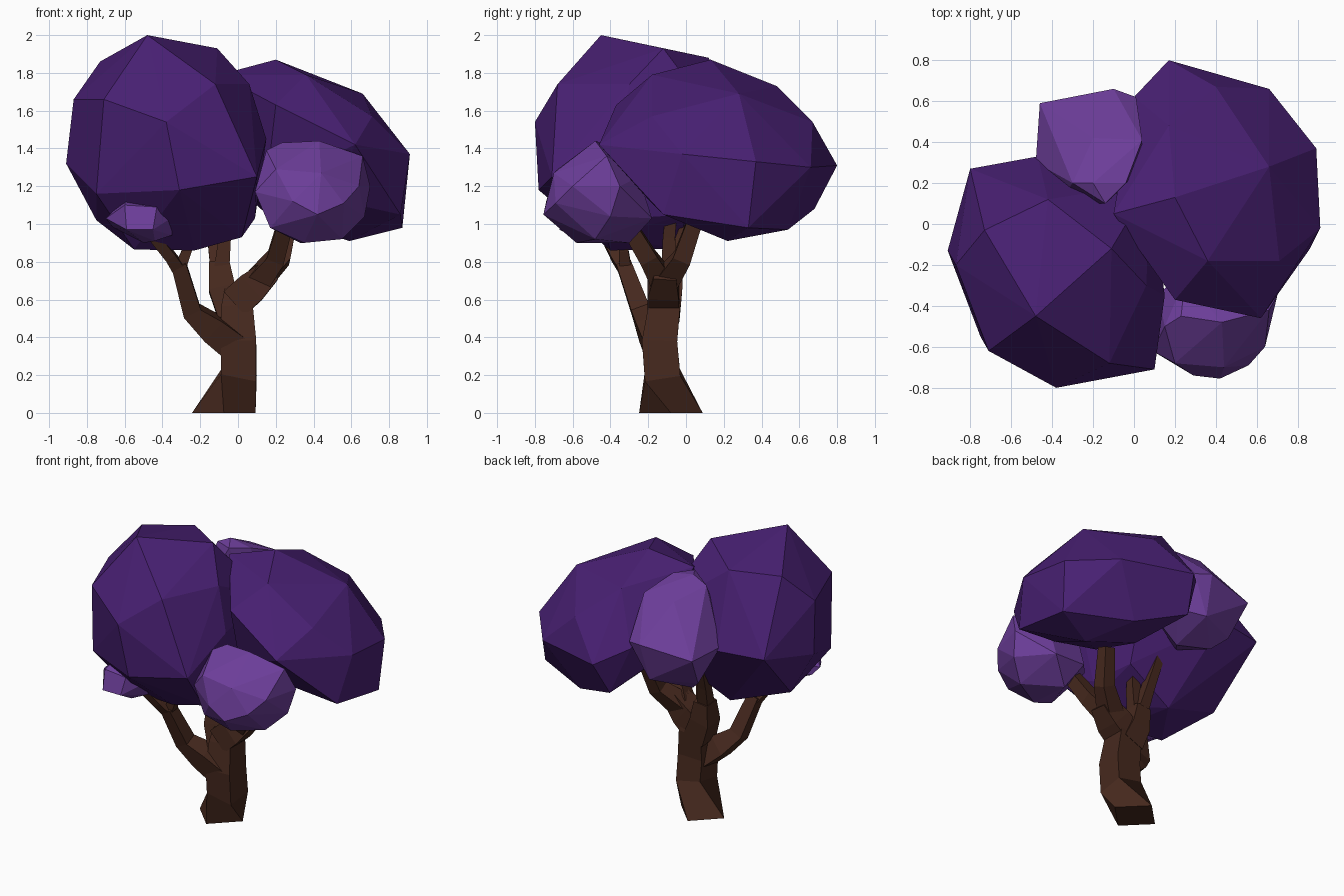
import bpy, bmesh, math
from mathutils import Vector


def material(name, rgb):
    m = bpy.data.materials.new(name)
    m.diffuse_color = (*rgb, 1)
    return m


DARK = material("dark_purple_leaves", (0.064, 0.014, 0.168))
LIGHT = material("light_purple_leaves", (0.152, 0.048, 0.325))
BARK = material("brown_bark", (0.062, 0.022, 0.013))


def finish(bm, name, mat):
    bmesh.ops.recalc_face_normals(bm, faces=bm.faces)
    me = bpy.data.meshes.new(name)
    bm.to_mesh(me)
    bm.free()
    me.materials.append(mat)
    ob = bpy.data.objects.new(name, me)
    bpy.context.collection.objects.link(ob)
    return ob


def clump(name, mat, points):
    """Faceted leaf clump: convex hull around a few corner points."""
    bm = bmesh.new()
    for p in points:
        bm.verts.new(p)
    bmesh.ops.convex_hull(bm, input=bm.verts)
    loose = [v for v in bm.verts if not v.link_faces]
    bmesh.ops.delete(bm, geom=loose, context='VERTS')
    bmesh.ops.dissolve_limit(bm, angle_limit=math.radians(4),
                             verts=bm.verts, edges=bm.edges)
    return finish(bm, name, mat)


def limb(name, path, sides=4, turn=math.pi / 4, base_turn=None):
    """Faceted tapered tube through (x, y, z, radius) stations."""
    bm = bmesh.new()
    pts = [Vector(p[:3]) for p in path]
    rings = []
    for i, p in enumerate(path):
        d = pts[min(i + 1, len(pts) - 1)] - pts[max(i - 1, 0)]
        start = turn
        if base_turn is not None and i == 0:      # flat, turned foot
            d, start = Vector((0, 0, 1)), base_turn
        q = Vector((0, 0, 1)).rotation_difference(d)
        ring = []
        for k in range(sides):
            a = start + 2 * math.pi * k / sides
            off = Vector((math.cos(a), math.sin(a), 0)) * p[3]
            ring.append(bm.verts.new(pts[i] + q @ off))
        rings.append(ring)
    for a, b in zip(rings, rings[1:]):
        for k in range(sides):
            n = (k + 1) % sides
            bm.faces.new((a[k], a[n], b[n], b[k]))
    bm.faces.new(rings[0][::-1])
    bm.faces.new(rings[-1])
    return finish(bm, name, BARK)


# Trunk and branches
limb("trunk", [(-.075, -.08, 0, .168), (.005, -.125, .2, .134), (.003, -.14, .38, .132),
               (-.005, -.115, .56, .118), (-.01, -.11, .66, .085)], base_turn=math.pi / 2)
limb("left_branch", [(0, -.14, .34, .11), (-.14, -.19, .45, .10),
                     (-.245, -.24, .54, .07), (-.315, -.33, .79, .056)])
limb("left_outer_twig", [(-.30, -.31, .74, .05), (-.36, -.37, .83, .042), (-.46, -.43, .95, .038)])
limb("left_inner_twig", [(-.31, -.32, .76, .045), (-.27, -.33, .86, .036), (-.24, -.34, 1.0, .034)])
limb("back_branch", [(-.03, -.11, .52, .11), (-.085, -.09, .66, .10), (-.10, -.07, .80, .075)])
limb("back_outer_twig", [(-.10, -.09, .72, .06), (-.13, -.02, .93, .046), (-.16, .08, 1.2, .04)])
limb("back_inner_twig", [(-.09, -.09, .72, .06), (-.07, -.09, .93, .046), (-.05, -.07, 1.15, .04)])
limb("right_branch", [(-.02, -.12, .58, .12), (.07, -.12, .66, .118), (.17, -.11, .75, .085)])
limb("right_back_twig", [(.10, -.11, .69, .09), (.23, -.02, .82, .068), (.28, .06, 1.05, .055)])
limb("right_front_twig", [(.10, -.12, .69, .09), (.20, -.20, .82, .068), (.25, -.31, 1.0, .058)])

# Large leaf clump, front left
clump("left_leaves", DARK, [
    (-.48, -.45, 2.0), (-.11, -.12, 1.93), (-.42, .12, 1.88), (-.73, -.03, 1.86),
    (-.87, -.2, 1.66), (-.71, -.62, 1.66), (-.38, -.8, 1.54), (-.12, -.68, 1.74),
    (.1, -.71, 1.25), (-.31, -.78, 1.18), (-.75, -.55, 1.16), (-.91, -.13, 1.32),
    (-.8, .27, 1.4), (-.47, .33, 1.4), (.08, .2, 1.5), (.15, -.35, 1.45), (.06, -.3, 1.74),
    (-.75, -.1, 1.02), (-.55, -.38, .865), (-.23, -.4, .86), (-.32, -.04, .87),
    (.02, -.42, .93), (.09, -.3, 1.03), (.03, 0, 1.05)])

# Large leaf clump, back right
clump("right_leaves", DARK, [
    (.2, .13, 1.87), (-.1, .05, 1.79), (.66, .28, 1.69), (.4, .67, 1.54), (.17, .8, 1.31),
    (.66, .66, 1.3), (.89, .37, 1.33), (.91, -.02, 1.37), (.86, -.12, 1.05), (.71, -.34, 1.28),
    (.62, -.46, 1.42), (.71, -.18, 1.57), (.36, -.18, 1.79), (.2, -.37, 1.63), (.17, .48, 1.73),
    (0, .62, 1.4), (.87, .33, .98), (.59, .22, .91), (.2, .25, 1.03), (.45, .54, .97),
    (.12, .68, 1.08), (.5, -.2, 1.13), (.15, -.2, 1.2), (-.04, .2, 1.25)])

# Light clump, front right
clump("front_leaves", LIGHT, [
    (.23, -.45, 1.43), (.43, -.48, 1.44), (.15, -.5, 1.39), (.2, -.68, 1.29), (.44, -.70, 1.27),
    (.64, -.6, 1.2), (.66, -.42, 1.36), (.09, -.62, 1.17), (.29, -.74, 1.12), (.56, -.69, 1.11),
    (.70, -.35, 1.2), (.67, -.4, 1.04), (.55, -.48, .92), (.35, -.58, .9), (.17, -.62, .98),
    (.42, -.755, 1.05), (.33, -.3, .9), (.5, -.18, 1.03), (.12, -.35, 1.1), (.25, -.2, 1.05),
    (.5, -.25, 1.25), (.25, -.27, 1.3)])

# Light clump, back
clump("back_leaves", LIGHT, [
    (-.14, .1, 1.80), (-.04, .2, 1.79), (-.2, .2, 1.82), (-.3, .2, 1.77), (.04, .41, 1.71),
    (-.2, .42, 1.71), (-.46, .59, 1.42), (-.1, .66, 1.47), (.01, .62, 1.45), (-.48, .3, 1.42),
    (-.37, .1, 1.4), (-.41, .45, 1.2), (-.12, .58, 1.2), (.03, .47, 1.25), (.03, .25, 1.28),
    (-.12, .28, 1.12), (-.32, .38, 1.12), (-.25, .12, 1.2)])

# Small light clump, low on the left
clump("small_leaves", LIGHT, [
    (-.59, -.52, 1.14), (-.42, -.52, 1.13), (-.60, -.63, 1.10), (-.43, -.64, 1.09),
    (-.34, -.55, 1.04), (-.35, -.5, .94), (-.5, -.50, .90), (-.7, -.5, 1.03), (-.66, -.46, .98),
    (-.59, -.67, .97), (-.45, -.67, .97), (-.44, -.56, .91), (-.5, -.35, .98), (-.55, -.36, 1.08)])
